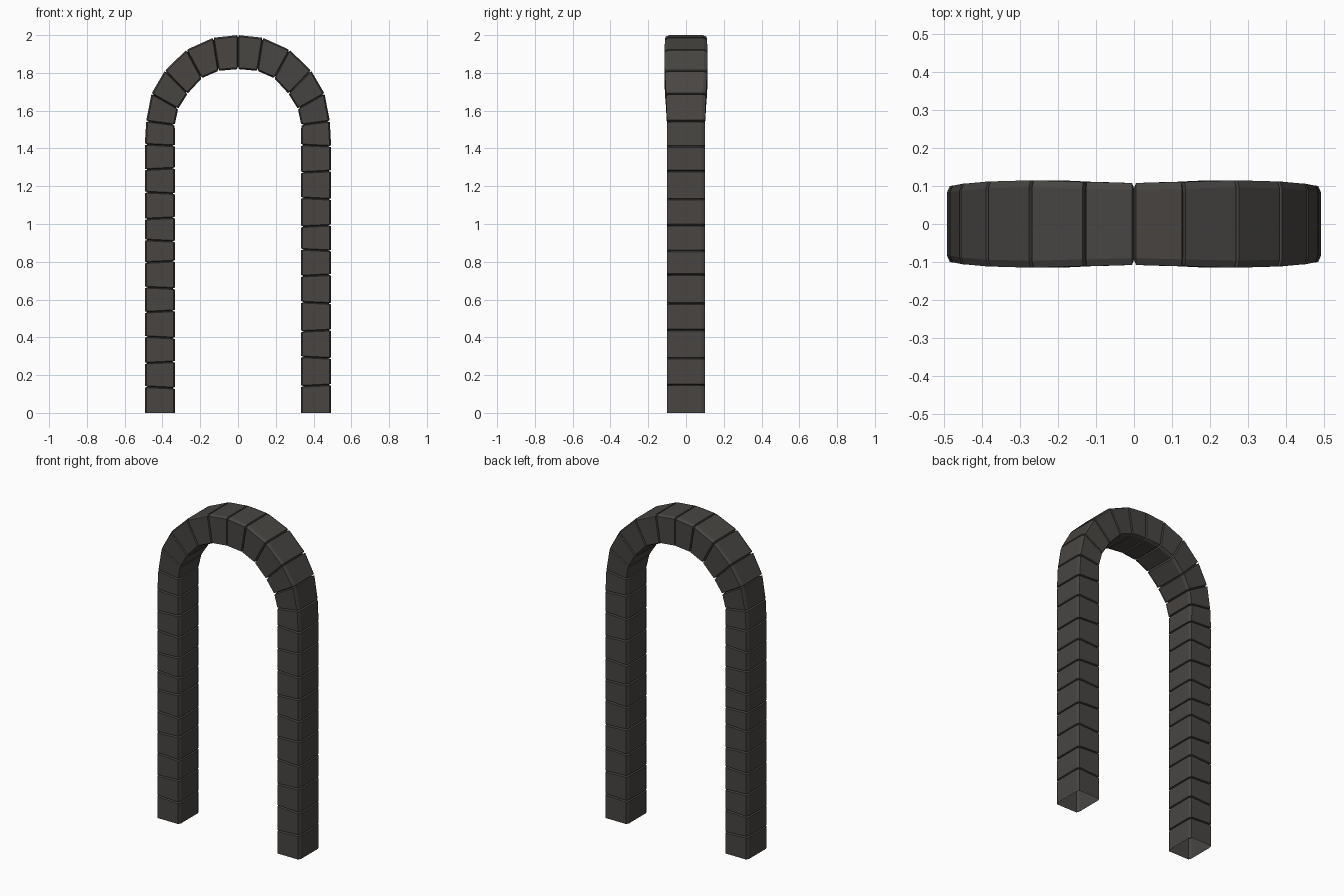
import bpy, bmesh
from mathutils import Vector

if "Cube" in bpy.data.objects:
    bpy.data.objects.remove(bpy.data.objects["Cube"])

GAP, GROOVE = 0.005, 0.014      # half width and depth of the mortar joints
CH_Y, CH_R = 0.018, 0.008       # long-edge chamfers of the stones

stone = bpy.data.materials.new("dark_stone")
stone.diffuse_color = (0.065, 0.06, 0.055, 1)
stone.use_nodes = True
stone.node_tree.nodes["Principled BSDF"].inputs["Base Color"].default_value = stone.diffuse_color

# Joint heights (outer, inner) in the legs
left_z = [0, .135, .267, .40, .537, .662, .80, .912, 1.03, 1.165, 1.292, 1.418]
right_z = [0, .145, .293, .435, .583, .728, .862, .99, 1.135, 1.277, 1.415]

# Arch joints, from springing to crown: outer x, outer z, inner x, inner z, half depth
arch = [(.486, 1.545, .335, 1.525, .101), (.458, 1.69, .317, 1.61, .106),
        (.387, 1.812, .267, 1.69, .112), (.273, 1.922, .192, 1.772, .115),
        (.131, 1.986, .103, 1.811, .111)]


def leg(zs):
    return [(.493, z + (.004 if i % 2 and i else -.004 if i else 0),
             .334, z - (.004 if i % 2 and i else -.004 if i else 0), .1)
            for i, z in enumerate(zs)]


def flip(joints):
    return [(-a, b, -c, d, e) for a, b, c, d, e in joints]


joints = (flip(leg(left_z) + arch) + [(0, 2.0, 0, 1.82, .108)]
          + (leg(right_z) + arch)[::-1])


def section(bm, o, i, d, inset):
    """Chamfered rectangular ring between outer point o and inner point i."""
    u = (o - i).normalized()
    o, i, d = o - u * inset, i + u * inset, d - inset
    pts = [(o, -d + CH_Y), (o, d - CH_Y), (o - u * CH_R, d), (i + u * CH_R, d),
           (i, d - CH_Y), (i, -d + CH_Y), (i + u * CH_R, -d), (o - u * CH_R, -d)]
    return [bm.verts.new((p.x, y, p.z)) for p, y in pts]


bm = bmesh.new()
data = [(Vector((a, 0, b)), Vector((c, 0, e)), d) for a, b, c, e, d in joints]
rings = []
last = len(data) - 1
for k, (o, i, d) in enumerate(data):
    if k in (0, last):                       # open feet
        rings.append(section(bm, o, i, d, 0))
        continue
    po, pi, _ = data[k - 1]
    no, ni, _ = data[k + 1]
    # end of one stone, recessed joint, start of the next stone
    rings.append(section(bm, o + (po - o).normalized() * GAP,
                         i + (pi - i).normalized() * GAP, d, 0))
    rings.append(section(bm, o, i, d, GROOVE))
    rings.append(section(bm, o + (no - o).normalized() * GAP,
                         i + (ni - i).normalized() * GAP, d, 0))

for r, s in zip(rings, rings[1:]):
    for j in range(8):
        n = (j + 1) % 8
        bm.faces.new((r[j], r[n], s[n], s[j]))
bmesh.ops.recalc_face_normals(bm, faces=bm.faces)

mesh = bpy.data.meshes.new("stone_arch")
bm.to_mesh(mesh)
bm.free()
mesh.materials.append(stone)
bpy.context.collection.objects.link(bpy.data.objects.new("stone_arch", mesh))
